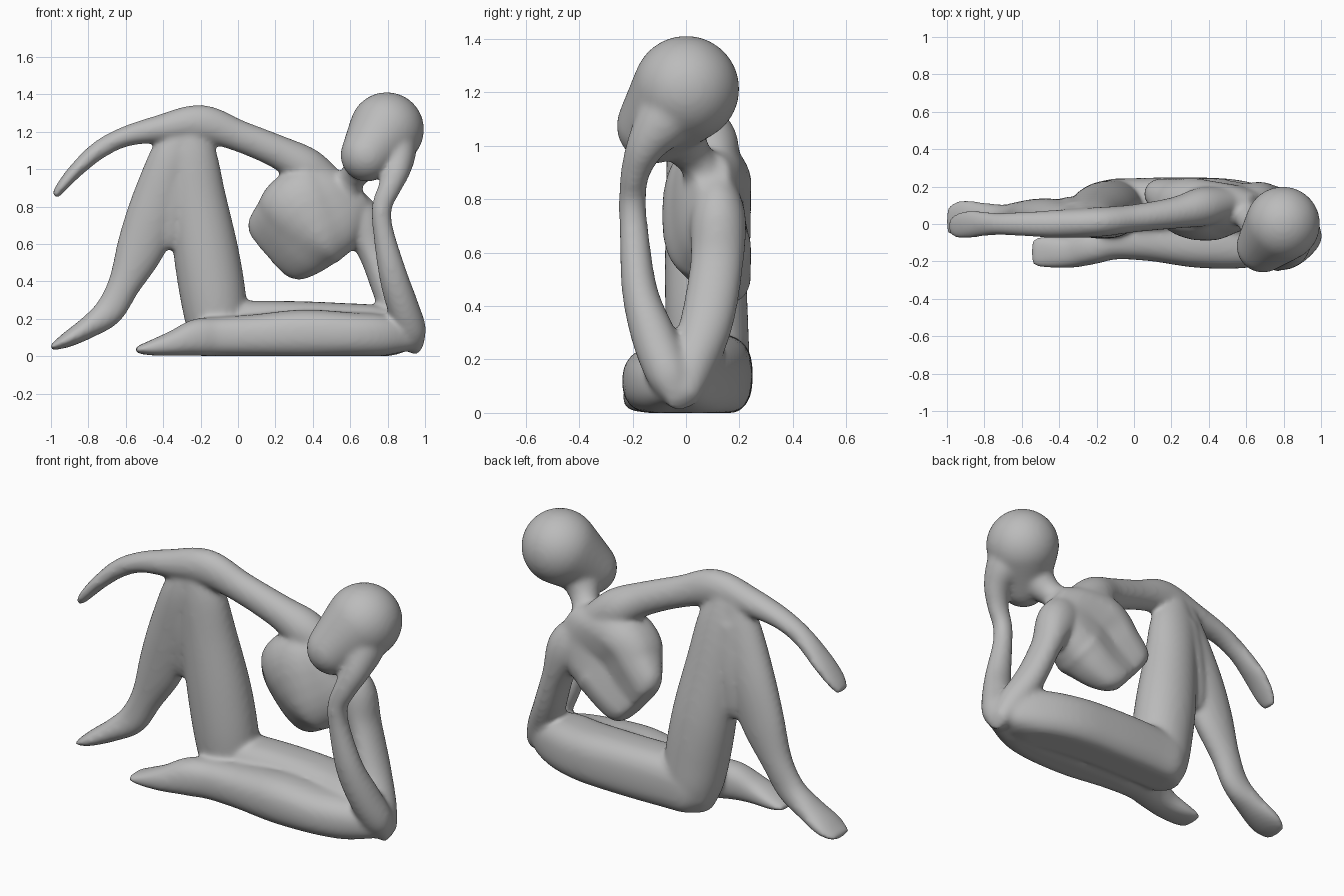
import bpy, bmesh, math
from mathutils import Vector

SIDES, STEPS = 28, 5
bm = bmesh.new()


def spline(a, b, c, d, t):
    return 0.5 * (2*b + (c-a)*t + (2*a-5*b+4*c-d)*t*t + (3*b-a-3*c+d)*t**3)


def limb(rows, power=1.0, groove=0.0):
    """Loft rings along a path; row = x, y, z, half depth in y, half width in xz."""
    pts = []
    for i in range(len(rows) - 1):
        q = [rows[max(0, min(len(rows)-1, i+k))] for k in (-1, 0, 1, 2)]
        for s in range(STEPS):
            pts.append([spline(*v, s/STEPS) for v in zip(*q)])
    pts.append(list(rows[-1]))
    rings = []
    for i, p in enumerate(pts):
        t = (Vector(pts[min(i+1, len(pts)-1)][:3]) - Vector(pts[max(i-1, 0)][:3])).normalized()
        v = (Vector((0, 1, 0)) - t * t.y).normalized()
        u = t.cross(v)
        depth = groove * min(1, 2*i/len(pts))
        ring = []
        for k in range(SIDES):
            a = 2*math.pi*k/SIDES
            c, s = math.cos(a), math.sin(a)
            c2 = math.copysign(abs(c)**power, c)
            s2 = math.copysign(abs(s)**power, s)
            if s > 0:
                s2 *= 1 - depth*math.exp(-(c/0.3)**2)
            co = Vector(p[:3]) + u*c2*max(p[4], .004) + v*s2*max(p[3], .004)
            co.z = max(co.z, 0.0)
            ring.append(bm.verts.new(co))
        rings.append(ring)
    for r, q in zip(rings, rings[1:]):
        for k in range(SIDES):
            bm.faces.new((r[k], r[(k+1) % SIDES], q[(k+1) % SIDES], q[k]))
    bm.faces.new(rings[0][::-1])
    bm.faces.new(rings[-1])


def egg(c0, r0, c1, r1, n=16):
    """Egg swept by a ball that shrinks from c0 to c1."""
    c0, c1 = Vector(c0), Vector(c1)
    d = (c1 - c0).length
    axis = (c1 - c0) / d
    rows = []
    for i in range(n + 1):
        s = -r0 + (d + r0 + r1) * (1 - math.cos(math.pi*i/n)) / 2
        best = 0
        for j in range(41):
            f = j / 40
            best = max(best, (r0 + (r1-r0)*f)**2 - (s - d*f)**2)
        r = math.sqrt(best)
        rows.append((*(c0 + axis*s), r, r))
    limb(rows)


# head and neck
egg((.795, 0, 1.212), .2, (.69, -.118, 1.075), .142)
limb([(.7, -.03, 1.08, .1, .11), (.645, 0, 1.0, .085, .085), (.605, .04, .945, .07, .075),
      (.55, .09, .86, .09, .12), (.5, .1, .8, .06, .1)])

# torso with hollow spine line
limb([(.66, .1, .89, .06, .09), (.58, .1, .84, .115, .19), (.49, .095, .79, .15, .255),
      (.38, .09, .735, .18, .28), (.29, .125, .65, .145, .255),
      (.20, .17, .575, .09, .215), (.165, .185, .545, .06, .16)], .8, .33)

# raised arm resting on the knee
limb([(.47, .11, .91, .09, .11), (.36, .09, 1.01, .105, .11), (.22, .06, 1.09, .085, .09),
      (0, .03, 1.18, .075, .085), (-.2, .01, 1.245, .08, .1), (-.42, 0, 1.215, .075, .075),
      (-.6, 0, 1.175, .065, .055), (-.74, 0, 1.105, .06, .05), (-.86, 0, 1.0, .075, .04),
      (-.94, -.01, .91, .07, .03), (-.98, -.01, .855, .045, .02)])

# raised leg: thigh, web behind the knee, then shin and foot
limb([(-.27, .02, 1.22, .07, .09), (-.255, .03, 1.08, .1, .14), (-.22, .05, .85, .125, .155),
      (-.17, .07, .55, .15, .175), (-.13, .08, .3, .155, .175), (-.11, .09, .13, .145, .155),
      (-.1, .09, .01, .1, .11)])
limb([(-.31, .03, 1.1, .09, .1), (-.34, .045, .85, .1, .1), (-.365, .055, .65, .08, .08),
      (-.37, .055, .575, .05, .04)])
limb([(-.3, .02, 1.2, .07, .1), (-.36, .02, 1.05, .09, .12), (-.44, .04, .8, .095, .14),
      (-.52, .05, .58, .085, .13), (-.61, .05, .38, .07, .088), (-.69, .04, .24, .065, .08),
      (-.8, .03, .155, .085, .06), (-.91, .025, .09, .105, .042), (-.98, .02, .055, .085, .022),
      (-1.003, .02, .05, .06, .014)])

# folded leg: thigh along the ground, then shin and foot in front
limb([(-.24, .1, .11, .07, .07), (-.15, .1, .13, .135, .14), (0, .1, .14, .145, .155),
      (.3, .1, .14, .15, .155), (.55, .08, .135, .155, .15), (.75, .03, .13, .14, .14),
      (.88, 0, .11, .1, .1), (.94, -.01, .09, .06, .06)], .75)
limb([(.93, -.04, .09, .07, .06), (.78, -.07, .11, .12, .11), (.6, -.1, .115, .135, .12),
      (.35, -.1, .12, .135, .13), (.1, -.08, .11, .12, .115), (-.1, -.09, .105, .1, .105),
      (-.22, -.125, .1, .09, .1), (-.34, -.15, .07, .085, .07), (-.46, -.15, .045, .085, .042),
      (-.53, -.15, .035, .075, .022), (-.55, -.15, .03, .055, .014)], .85)

# supporting upper arm
limb([(.54, .11, .82, .08, .12), (.65, .12, .725, .105, .12), (.72, .115, .56, .1, .08),
      (.8, .08, .35, .1, .08), (.88, .02, .17, .09, .09), (.95, -.02, .06, .065, .055),
      (.975, -.02, .035, .035, .03)])

# supporting forearm with the hand melting into the cheek
limb([(.965, -.03, .05, .04, .03), (.93, -.06, .13, .08, .08), (.88, -.115, .27, .085, .085),
      (.825, -.172, .45, .068, .075), (.775, -.195, .68, .055, .055), (.77, -.2, .8, .052, .055),
      (.81, -.19, .9, .055, .062), (.85, -.15, 1.0, .075, .075), (.855, -.08, 1.1, .11, .1),
      (.82, -.02, 1.2, .12, .12)])

bmesh.ops.recalc_face_normals(bm, faces=bm.faces)
mesh = bpy.data.meshes.new("reclining_figure")
bm.to_mesh(mesh)
bm.free()
figure = bpy.data.objects.new("reclining_figure", mesh)
bpy.context.collection.objects.link(figure)

grey = bpy.data.materials.new("plain_grey")
grey.diffuse_color = (.5, .5, .5, 1)
mesh.materials.append(grey)

# fuse the parts into one skin and soften the joints
fuse = figure.modifiers.new("fuse", 'REMESH')
fuse.mode = 'VOXEL'
fuse.voxel_size = .012
fuse.use_smooth_shade = True
soft = figure.modifiers.new("soften", 'SMOOTH')
soft.factor = .5
soft.iterations = 18
